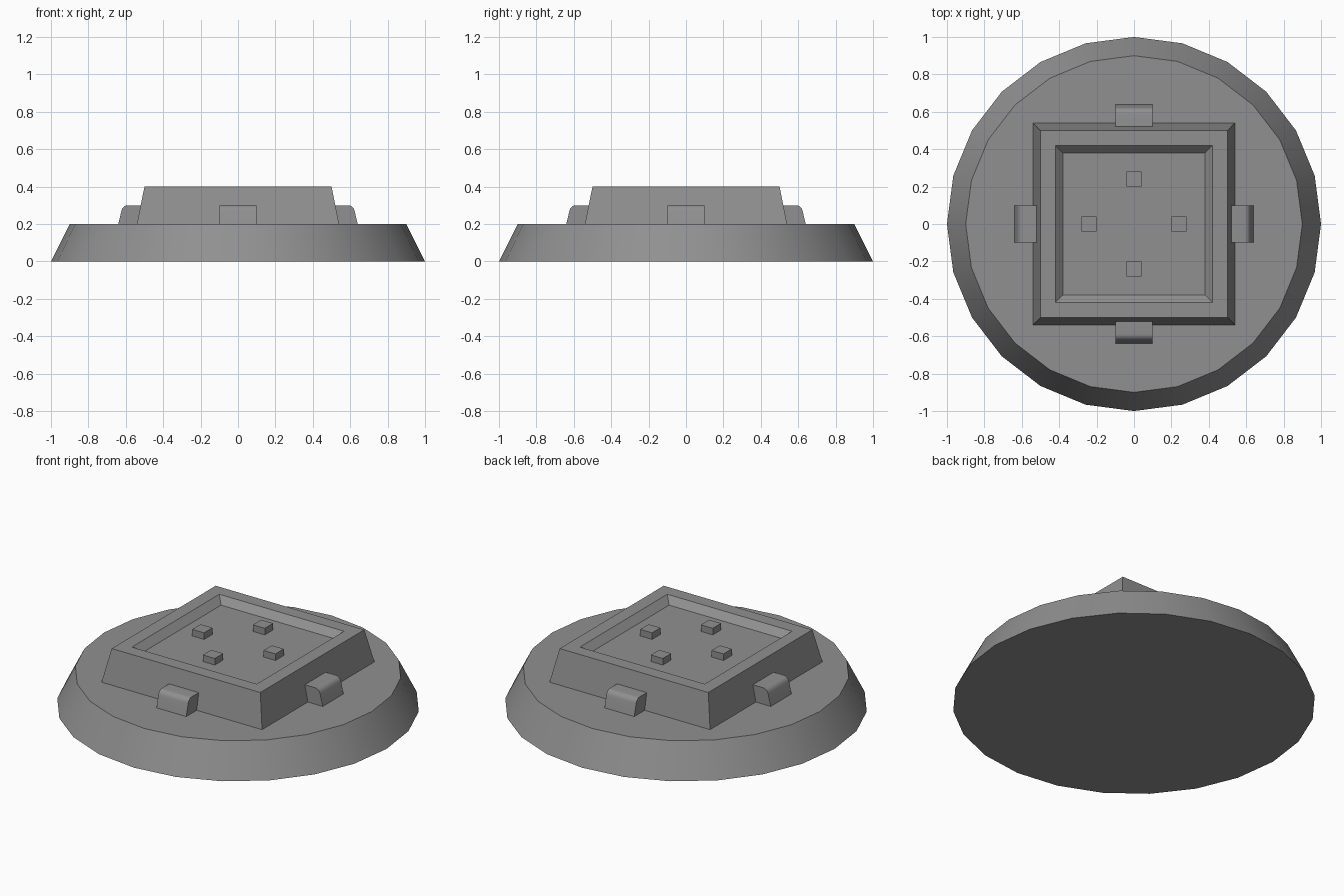
import bpy, bmesh, math
from mathutils import Matrix

if "Cube" in bpy.data.objects:
    bpy.data.objects.remove(bpy.data.objects["Cube"])

grey = bpy.data.materials.new("mid grey")
grey.diffuse_color = (0.28, 0.28, 0.28, 1)
grey.use_nodes = True
grey.node_tree.nodes["Principled BSDF"].inputs["Base Color"].default_value = grey.diffuse_color


def finish(name, bm, smooth=False):
    bmesh.ops.recalc_face_normals(bm, faces=bm.faces)
    mesh = bpy.data.meshes.new(name)
    bm.to_mesh(mesh)
    bm.free()
    ob = bpy.data.objects.new(name, mesh)
    bpy.context.collection.objects.link(ob)
    mesh.materials.append(grey)
    if smooth:
        bpy.ops.object.select_all(action='DESELECT')
        ob.select_set(True)
        bpy.context.view_layer.objects.active = ob
        bpy.ops.object.shade_smooth_by_angle(angle=math.radians(30))
    return ob


def loft(name, rings, sides, start=0.0, smooth=False):
    """Closed stack of regular polygons given as (radius, z)."""
    bm = bmesh.new()
    loops = []
    for r, z in rings:
        angles = [start + 2 * math.pi * i / sides for i in range(sides)]
        loops.append([bm.verts.new((r * math.cos(a), r * math.sin(a), z)) for a in angles])
    for a, b in zip(loops, loops[1:]):
        for i in range(sides):
            j = (i + 1) % sides
            bm.faces.new((a[i], a[j], b[j], b[i]))
    bm.faces.new(loops[0][::-1])
    bm.faces.new(loops[-1])
    return finish(name, bm, smooth)


# Round base with sloping side
loft("round_base", [(1.0, 0), (0.9, 0.2)], 24, smooth=True)

# Square tapered block with a shallow tray in its top
half_sizes = [(0.54, 0.2), (0.5, 0.4), (0.42, 0.4), (0.38, 0.36)]
loft("square_block", [(h * math.sqrt(2), z) for h, z in half_sizes], 4, math.pi / 4)

# Rounded clip profile (distance from centre, height)
profile = [(0.50, 0.2), (0.64, 0.2)]
for i in range(6):
    t = math.radians(15 + 75 * i / 5)
    profile.append((0.59 + 0.034 * math.cos(t), 0.262 + 0.038 * math.sin(t)))
profile.append((0.50, 0.3))

for k, side in enumerate(("right", "back", "left", "front")):
    turn = Matrix.Rotation(k * math.pi / 2, 4, 'Z')

    # Side clip
    bm = bmesh.new()
    face = bm.faces.new([bm.verts.new((x, -0.1, z)) for x, z in profile])
    ext = bmesh.ops.extrude_face_region(bm, geom=[face], use_keep_orig=True)
    moved = [v for v in ext["geom"] if isinstance(v, bmesh.types.BMVert)]
    bmesh.ops.translate(bm, verts=moved, vec=(0, 0.2, 0))
    bm.transform(turn)
    finish(side + "_clip", bm, smooth=True)

    # Small peg in the tray
    bm = bmesh.new()
    bmesh.ops.create_cube(bm, size=1, matrix=turn @ Matrix.Translation((0.24, 0, 0.38))
                          @ Matrix.Diagonal((0.08, 0.08, 0.04, 1)))
    finish(side + "_peg", bm)
